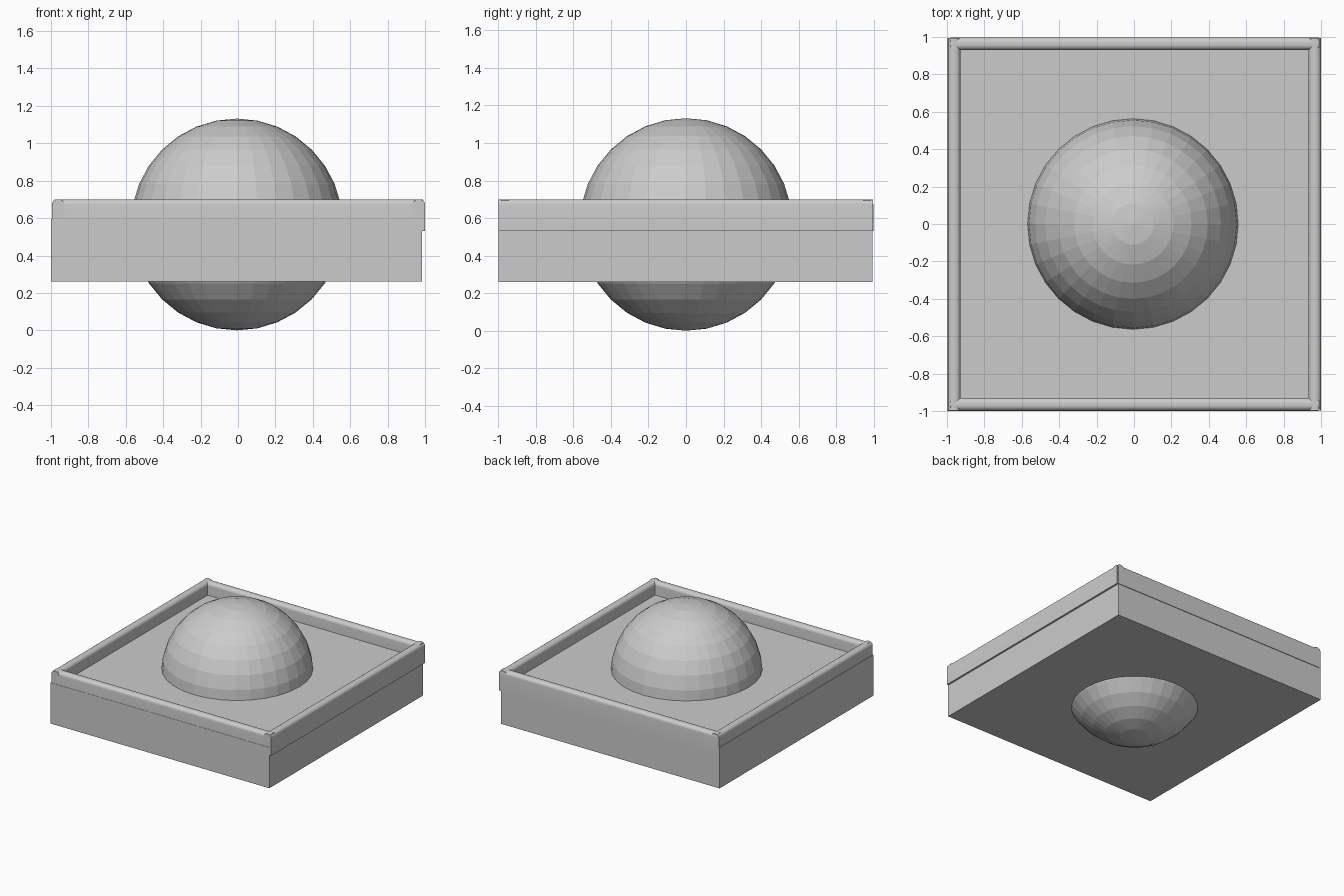
import bpy, bmesh, math
from mathutils import Vector

if "Cube" in bpy.data.objects:
    bpy.data.objects.remove(bpy.data.objects["Cube"])


def box(name, lo, hi):
    lo, hi = Vector(lo), Vector(hi)
    bpy.ops.mesh.primitive_cube_add(size=1, location=(lo + hi) / 2)
    obj = bpy.context.object
    obj.name = name
    obj.scale = hi - lo
    bpy.ops.object.transform_apply(location=False, rotation=False, scale=True)
    return obj


def rim(name, lo, hi, axis):
    """Rail with its two long top edges rounded."""
    obj = box(name, lo, hi)
    bm = bmesh.new()
    bm.from_mesh(obj.data)
    edges = []
    for e in bm.edges:
        a, b = e.verts
        along = abs(a.co[axis] - b.co[axis]) > 0.5
        if along and a.co.z > 0 and b.co.z > 0:
            edges.append(e)
    bmesh.ops.bevel(bm, geom=edges, offset=0.028, segments=6,
                    profile=0.5, affect='EDGES')
    bm.to_mesh(obj.data)
    bm.free()
    bpy.ops.object.shade_smooth_by_angle(angle=math.radians(30))


# Slab
box("base_slab", (-1, -1, 0.26), (0.985, 0.993, 0.595))

# Raised rim around the top
Z0, Z1 = 0.53, 0.70
rim("left_rim", (-0.995, -0.998, Z0), (-0.928, 0.995, Z1), 1)
rim("right_rim", (0.933, -0.998, Z0), (1.0, 0.995, Z1), 1)
rim("front_rim", (-0.98, -0.998, Z0), (0.99, -0.93, Z1), 0)
rim("back_rim", (-0.98, 0.93, Z0), (0.99, 0.998, Z1), 0)

# Faceted ball through the slab
bpy.ops.mesh.primitive_uv_sphere_add(segments=32, ring_count=16, radius=0.566,
                                     location=(-0.006, 0, 0.566))
bpy.context.object.name = "ball"
